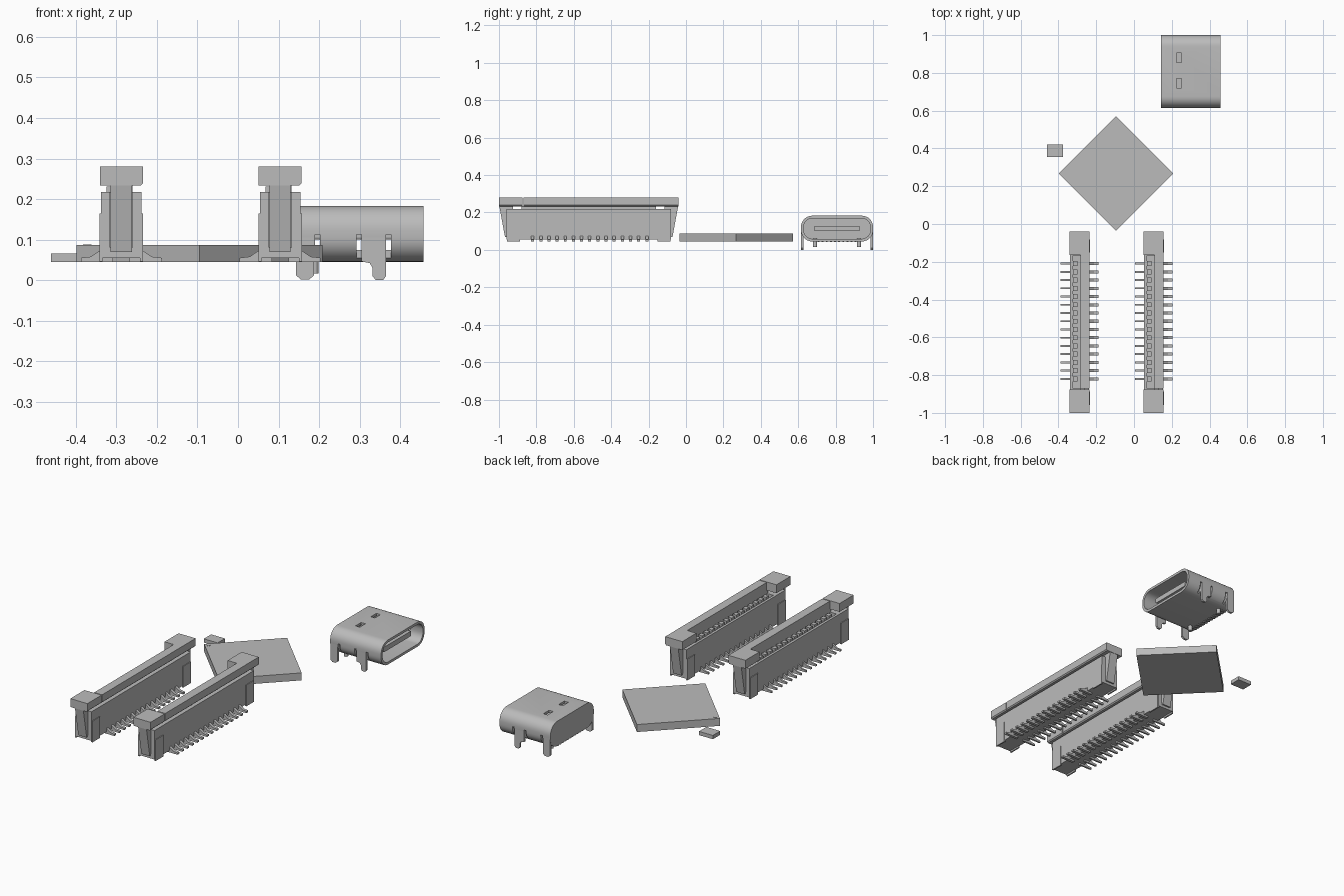
import bpy, bmesh, math

if "Cube" in bpy.data.objects:
    bpy.data.objects.remove(bpy.data.objects["Cube"], do_unlink=True)

GREY = (0.5, 0.5, 0.5, 1)
grey = bpy.data.materials.new("plain grey")
grey.use_nodes = True
grey.diffuse_color = GREY
grey.node_tree.nodes["Principled BSDF"].inputs["Base Color"].default_value = GREY


def finish(name, bm, smooth=False):
    bmesh.ops.recalc_face_normals(bm, faces=bm.faces)
    mesh = bpy.data.meshes.new(name)
    bm.to_mesh(mesh)
    bm.free()
    mesh.materials.append(grey)
    ob = bpy.data.objects.new(name, mesh)
    bpy.context.collection.objects.link(ob)
    if smooth:
        mesh.polygons.foreach_set("use_smooth", [True] * len(mesh.polygons))
        mesh.set_sharp_from_angle(angle=math.radians(30))
    return ob


def add_prism(bm, pts, axis, a, b):
    """Extrude a 2D outline along x (y,z), y (x,z) or z (x,y)."""
    place = {"x": lambda p, t: (t, p[0], p[1]),
             "y": lambda p, t: (p[0], t, p[1]),
             "z": lambda p, t: (p[0], p[1], t)}[axis]
    lo = [bm.verts.new(place(p, a)) for p in pts]
    hi = [bm.verts.new(place(p, b)) for p in pts]
    bm.faces.new(lo)
    bm.faces.new(hi)
    for i in range(len(pts)):
        j = (i + 1) % len(pts)
        bm.faces.new((lo[i], lo[j], hi[j], hi[i]))


def add_box(bm, x, y, z):
    add_prism(bm, [(x[0], y[0]), (x[1], y[0]), (x[1], y[1]), (x[0], y[1])], "z", *z)


def rounded(cx, cy, hw, hh, r, steps=8):
    pts = []
    for k, (sx, sy) in enumerate([(1, 1), (-1, 1), (-1, -1), (1, -1)]):
        for i in range(steps + 1):
            t = math.pi / 2 * (k + i / steps)
            pts.append((cx + sx * (hw - r) + r * math.cos(t),
                        cy + sy * (hh - r) + r * math.sin(t)))
    return pts


# Ribbon cable connectors
PIN_Y = [-0.82 + 0.0436 * i for i in range(15)]
MID_Y = -0.52


def connector(side, cx):
    # housing with a long slot open at the top
    bm = bmesh.new()
    ends = (-0.96, -0.08)
    add_box(bm, (cx - 0.05, cx + 0.05), ends, (0.055, 0.08))
    add_box(bm, (cx - 0.05, cx - 0.036), (-0.885, -0.155), (0.08, 0.218))
    add_box(bm, (cx + 0.028, cx + 0.05), (-0.885, -0.155), (0.08, 0.218))
    for s in (-1, 1):
        y0, y1 = sorted((MID_Y + s * 0.44, MID_Y + s * 0.352))
        for u in (-1, 1):
            x0, x1 = sorted((cx + u * 0.028, cx + u * 0.05))
            add_box(bm, (x0, x1), (y0, y1), (0.08, 0.218))
        y0, y1 = sorted((MID_Y + s * 0.41, MID_Y + s * 0.352))
        add_box(bm, (cx - 0.028, cx + 0.028), (y0, y1), (0.08, 0.218))
    finish(side + "_connector_housing", bm)

    # sliding lock: top bar, end blocks, blade and slanted end legs
    bm = bmesh.new()
    bar = [(cx + 0.004, 0.28), (cx + 0.053, 0.28), (cx + 0.053, 0.239),
           (cx + 0.047, 0.233), (cx + 0.004, 0.233)]
    add_prism(bm, bar, "y", -0.87, -0.162)
    block = [(cx - 0.053, 0.28), (cx + 0.053, 0.28), (cx + 0.053, 0.239),
             (cx + 0.047, 0.233), (cx - 0.053, 0.233)]
    for s in (-1, 1):
        add_prism(bm, block, "y", *sorted((MID_Y + s * 0.48, MID_Y + s * 0.355)))
        leg = [(MID_Y + s * 0.478, 0.234), (MID_Y + s * 0.448, 0.07),
               (MID_Y + s * 0.405, 0.07), (MID_Y + s * 0.405, 0.234)]
        add_prism(bm, leg, "x", cx - 0.026, cx + 0.026)
    add_box(bm, (cx + 0.004, cx + 0.028), (-0.88, -0.16), (0.08, 0.234))
    finish(side + "_connector_lock", bm)

    # metal anchor plates at the four corners
    bm = bmesh.new()
    for s in (-1, 1):
        for u in (-1, 1):
            x0, x1 = sorted((cx + u * 0.046, cx + u * 0.054))
            y0, y1 = sorted((MID_Y + s * 0.437, MID_Y + s * 0.368))
            add_box(bm, (x0, x1), (y0, y1), (0.046, 0.165))
    finish(side + "_connector_anchors", bm)

    # contacts inside the slot and solder tails on both sides
    bm = bmesh.new()
    for y in PIN_Y:
        add_box(bm, (cx - 0.036, cx - 0.012), (y - 0.013, y + 0.013), (0.08, 0.231))
        for u, w in ((-1, 0.005), (1, 0.008)):
            tail = [(cx + u * 0.02, 0.045), (cx + u * 0.1, 0.045),
                    (cx + u * 0.1, 0.055), (cx + u * 0.075, 0.058),
                    (cx + u * 0.05, 0.075), (cx + u * 0.02, 0.075)]
            add_prism(bm, tail, "y", y - w, y + w)
    finish(side + "_connector_pins", bm)


connector("right", -0.288)
connector("left", 0.104)

# Square chip turned by 45 degrees, with a corner mark
bm = bmesh.new()
CX, CY, R = -0.095, 0.268, 0.303
add_prism(bm, [(CX - R, CY), (CX, CY - R), (CX + R, CY), (CX, CY + R)], "z", 0.045, 0.087)
finish("square_chip", bm)
bm = bmesh.new()
add_prism(bm, rounded(-0.372, CY, 0.01, 0.01, 0.009, 3), "z", 0.086, 0.0885)
finish("chip_corner_mark", bm)

# Tiny component
bm = bmesh.new()
add_box(bm, (-0.461, -0.375), (0.355, 0.42), (0.045, 0.066))
finish("small_component", bm)

# Socket shell: rounded tube, closed at the rear
SY, SZ, HW, HH = 0.8075, 0.114, 0.1925, 0.069
BACK, FRONT, FLOOR = 0.142, 0.458, 0.18
bm = bmesh.new()
outer = rounded(SY, SZ, HW, HH, 0.06)
inner = rounded(SY, SZ, HW - 0.014, HH - 0.014, 0.048)
rings = [[bm.verts.new((x, *p)) for p in pts]
         for x, pts in ((BACK, outer), (FRONT, outer), (FRONT, inner), (FLOOR, inner))]
for a, b in zip(rings, rings[1:]):
    for i in range(len(a)):
        j = (i + 1) % len(a)
        bm.faces.new((a[i], a[j], b[j], b[i]))
bm.faces.new(rings[0])
bm.faces.new(rings[-1])
shell = finish("socket_shell", bm)

# cut the two top windows and the gaps beside the legs
bm = bmesh.new()
for y in (0.745, 0.88):
    add_box(bm, (0.226, 0.252), (y - 0.025, y + 0.025), (0.15, 0.2))
for s in (-1, 1):
    y0, y1 = sorted((SY + s * 0.165, SY + s * 0.21))
    for x in (0.19, 0.293, 0.365):
        add_box(bm, (x, x + 0.012), (y0, y1), (0.03, 0.113))
cutter = finish("shell_cutter", bm)
cutter.hide_render = True
mod = shell.modifiers.new("cuts", "BOOLEAN")
mod.operation, mod.solver, mod.object = "DIFFERENCE", "EXACT", cutter
graph = bpy.context.evaluated_depsgraph_get()
cut_mesh = bpy.data.meshes.new_from_object(shell.evaluated_get(graph))
shell.modifiers.clear()
shell.data = cut_mesh
bpy.data.objects.remove(cutter, do_unlink=True)
cut_mesh.polygons.foreach_set("use_smooth", [True] * len(cut_mesh.polygons))
cut_mesh.set_sharp_from_angle(angle=math.radians(30))

# Socket tongue
bm = bmesh.new()
add_prism(bm, rounded(SY, 0.114, 0.122, 0.014, 0.006, 3), "x", FLOOR - 0.01, 0.425)
finish("socket_tongue", bm)

# Socket mounting legs, both sides
bm = bmesh.new()
for s in (-1, 1):
    ys = sorted((SY + s * 0.1925, SY + s * 0.18))
    add_prism(bm, [(0.143, 0.11), (0.143, 0.012), (0.155, 0.002), (0.176, 0.002),
                   (0.188, 0.012), (0.188, 0.11)], "y", *ys)
    add_prism(bm, [(0.305, 0.11), (0.305, 0.046), (0.325, 0.042), (0.332, 0.03),
                   (0.332, 0.01), (0.34, 0), (0.358, 0), (0.365, 0.01),
                   (0.365, 0.11)], "y", *ys)
finish("socket_legs", bm)

# Locating pegs and rear solder pads under the socket
bm = bmesh.new()
for y in (0.69, 0.925):
    add_prism(bm, rounded(0.188, y, 0.011, 0.011, 0.01, 4), "z", 0.016, 0.06)
for i in range(12):
    y = SY - 0.121 + 0.022 * i
    add_box(bm, (0.143, 0.17), (y - 0.005, y + 0.005), (0.041, 0.05))
finish("socket_pegs_and_pads", bm)
